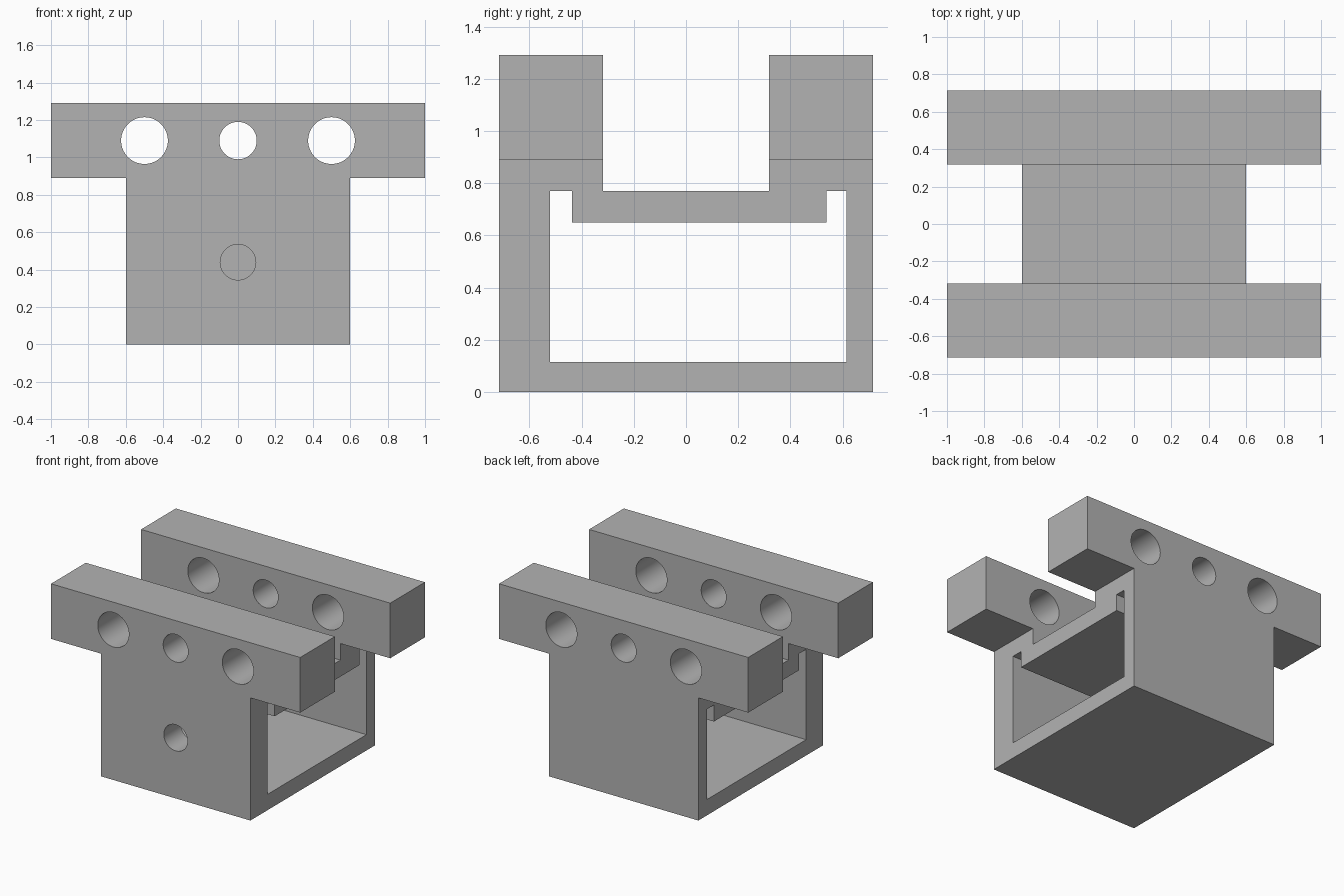
import bpy
import bmesh
import math

cube = bpy.data.objects.get("Cube")
if cube:
    bpy.data.objects.remove(cube, do_unlink=True)

grey = bpy.data.materials.new("plain grey")
grey.use_nodes = True
grey.diffuse_color = (0.45, 0.45, 0.45, 1)
grey.node_tree.nodes["Principled BSDF"].inputs["Base Color"].default_value = grey.diffuse_color

HALF_LENGTH, HALF_BODY, HALF_DEPTH = 1.0, 0.6, 0.715
RAIL_BOTTOM, TOP = 0.89, 1.29


def new_object(name, mesh):
    obj = bpy.data.objects.new(name, mesh)
    bpy.context.scene.collection.objects.link(obj)
    mesh.materials.append(grey)
    return obj


def extrude_profile(name, points, half_x):
    """Solid made by extruding a (y, z) outline along x."""
    bm = bmesh.new()
    face = bm.faces.new([bm.verts.new((-half_x, y, z)) for y, z in points])
    ext = bmesh.ops.extrude_face_region(bm, geom=[face])
    moved = [v for v in ext["geom"] if isinstance(v, bmesh.types.BMVert)]
    bmesh.ops.translate(bm, vec=(2 * half_x, 0, 0), verts=moved)
    bmesh.ops.recalc_face_normals(bm, faces=bm.faces)
    mesh = bpy.data.meshes.new(name)
    bm.to_mesh(mesh)
    bm.free()
    return new_object(name, mesh)


def box_cutter(name, center, size):
    bpy.ops.mesh.primitive_cube_add(size=1, location=center)
    obj = bpy.context.object
    obj.name, obj.scale = name, size
    return obj


def hole_cutter(name, x, z, radius, y0, y1):
    bpy.ops.mesh.primitive_cylinder_add(vertices=64, radius=radius, depth=y1 - y0,
                                        location=(x, (y0 + y1) / 2, z),
                                        rotation=(math.pi / 2, 0, 0))
    obj = bpy.context.object
    obj.name = name
    return obj


# Bracket outline: outer shell, then the bore with its two upper slots
D = HALF_DEPTH
outer = [(-D, 0), (D, 0), (D, TOP), (0.317, TOP), (0.317, 0.77),
         (-0.317, 0.77), (-0.317, TOP), (-D, TOP)]
bore = [(-0.52, 0.115), (0.615, 0.115), (0.615, 0.77), (0.537, 0.77),
        (0.537, 0.65), (-0.437, 0.65), (-0.437, 0.77), (-0.52, 0.77)]
bracket = extrude_profile("clamp_bracket", outer, HALF_LENGTH)
cutters = [extrude_profile("bore_cutter", bore, HALF_LENGTH + 0.2)]

# Narrow the body below the overhanging rails
for side in (-1, 1):
    cutters.append(box_cutter("side_cutter", (side * (HALF_BODY + 0.5), 0, RAIL_BOTTOM - 0.5),
                              (1, 2, 1)))

# Holes through both rails, and the single hole in the front wall
for x, radius in ((-0.5, 0.125), (0, 0.1), (0.5, 0.125)):
    cutters.append(hole_cutter("rail_hole_cutter", x, 1.09, radius, -1, 1))
cutters.append(hole_cutter("front_hole_cutter", 0, 0.44, 0.095, -1, -0.3))

bpy.ops.object.select_all(action="DESELECT")
bracket.select_set(True)
bpy.context.view_layer.objects.active = bracket
for cutter in cutters:
    cutter.hide_render = True
    mod = bracket.modifiers.new("cut", "BOOLEAN")
    mod.operation, mod.solver, mod.object = "DIFFERENCE", "EXACT", cutter
    bpy.ops.object.modifier_apply(modifier=mod.name)
    bpy.data.objects.remove(cutter, do_unlink=True)

# One colour throughout, smooth only inside the holes
bracket.data.materials.clear()
bracket.data.materials.append(grey)
for poly in bracket.data.polygons:
    poly.material_index = 0
bpy.ops.object.shade_smooth_by_angle(angle=math.radians(30))
